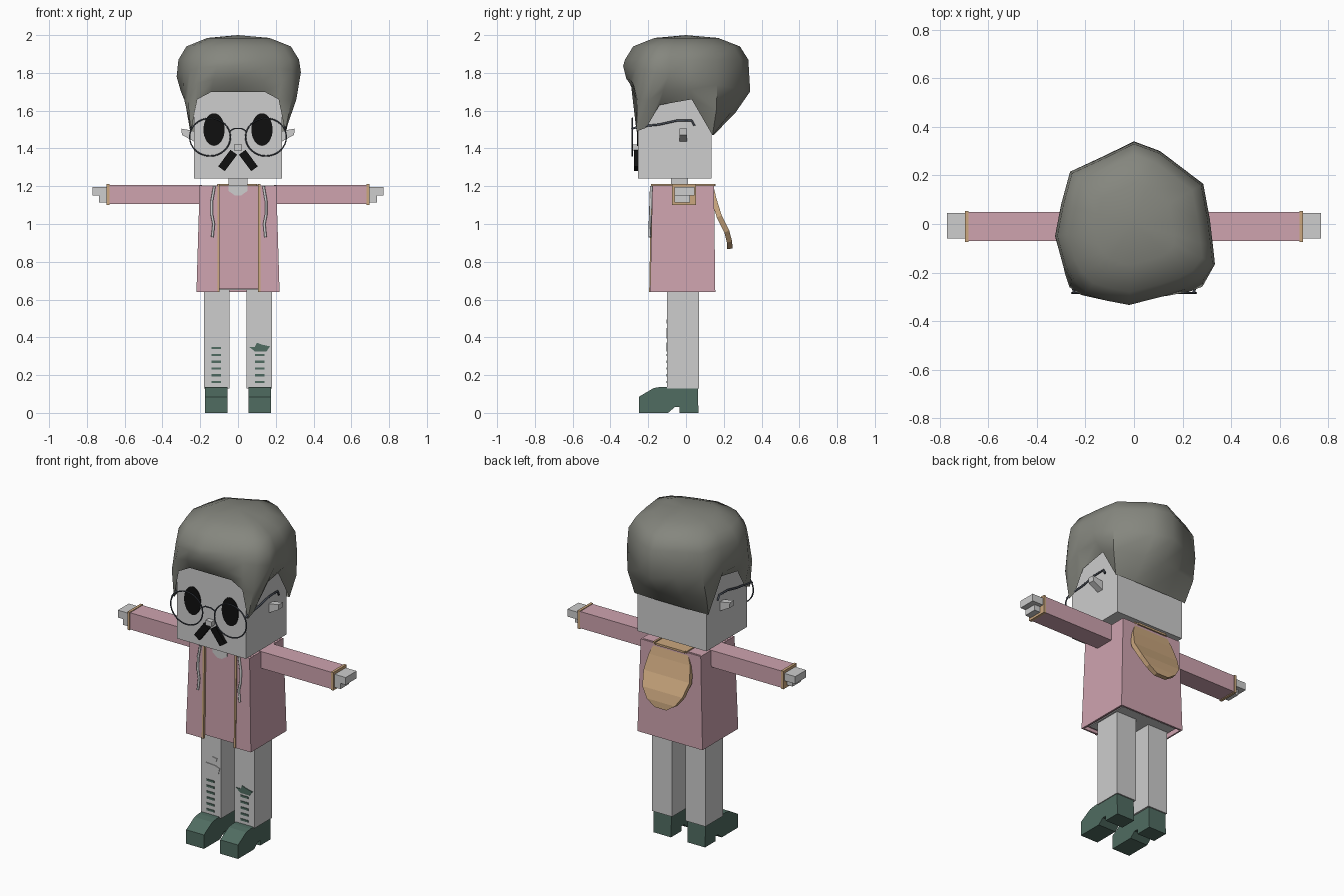
import bpy, bmesh, math
from mathutils import Vector

if "Cube" in bpy.data.objects:
    bpy.data.objects.remove(bpy.data.objects["Cube"], do_unlink=True)


def material(name, *rgb):
    m = bpy.data.materials.new(name)
    m.use_nodes = True
    m.diffuse_color = (*rgb, 1)
    m.node_tree.nodes["Principled BSDF"].inputs["Base Color"].default_value = (*rgb, 1)
    return m


GREY = material("light grey", .61, .61, .61)
PINK = material("dusty pink", .62, .37, .43)
TAN = material("tan", .60, .39, .21)
TEAL = material("dark teal", .08, .15, .12)
HAIR = material("ash hair", .235, .24, .21)
BLACK = material("black", .005, .005, .005)
STEEL = material("steel", .06, .07, .09)


def mesh(name, verts, faces, mat, fix=True):
    me = bpy.data.meshes.new(name)
    me.from_pydata([tuple(v) for v in verts], [], faces)
    if fix:
        bm = bmesh.new()
        bm.from_mesh(me)
        bmesh.ops.recalc_face_normals(bm, faces=bm.faces)
        bm.to_mesh(me)
        bm.free()
    me.materials.append(mat)
    ob = bpy.data.objects.new(name, me)
    bpy.context.scene.collection.objects.link(ob)
    return ob


def prism(name, pts, axis, lo, hi, mat):
    """Extrude a 2D outline along one axis."""
    n = len(pts)
    verts = []
    for d in (lo, hi):
        for p in pts:
            v = list(p)
            v.insert(axis, d)
            verts.append(v)
    faces = [list(range(n)), list(range(n, 2 * n))]
    faces += [(i, (i + 1) % n, n + (i + 1) % n, n + i) for i in range(n)]
    return mesh(name, verts, faces, mat)


def box(name, x, y, z, mat):
    return prism(name, [(x[0], y[0]), (x[1], y[0]), (x[1], y[1]), (x[0], y[1])], 2, *z, mat)


def tube(name, pts, radius, mat, cyclic=False):
    cu = bpy.data.curves.new(name, "CURVE")
    cu.dimensions = "3D"
    cu.bevel_depth = radius
    cu.bevel_resolution = 1
    sp = cu.splines.new("POLY")
    sp.points.add(len(pts) - 1)
    for p, c in zip(sp.points, pts):
        p.co = (*c, 1)
    sp.use_cyclic_u = cyclic
    cu.materials.append(mat)
    ob = bpy.data.objects.new(name, cu)
    bpy.context.scene.collection.objects.link(ob)


def oval(cx, cz, rx, rz, n=32):
    turns = [i * math.tau / n for i in range(n)]
    return [(cx + rx * math.cos(t), cz + rz * math.sin(t)) for t in turns]


def solidify(ob, thickness):
    mod = ob.modifiers.new("thickness", "SOLIDIFY")
    mod.thickness = thickness
    mod.offset = -1


# Head, neck and nose
box("head", (-.233, .233), (-.255, .135), (1.24, 1.8), GREY)
box("neck", (-.05, .05), (-.08, .01), (1.15, 1.25), GREY)
box("nose", (-.02, .02), (-.285, -.25), (1.39, 1.42), GREY)

# Shirt, hips and neckline
box("shirt", (-.195, .195), (-.172, .135), (.655, 1.205), PINK)
box("hips", (-.19, .19), (-.16, .13), (.65, .68), GREY)
prism("neckline", [(-.05, 1.206), (.05, 1.206), (.05, 1.175), (.015, 1.15), (-.015, 1.15), (-.05, 1.175)],
      1, -.176, -.17, GREY)

# Open coat: a C-shaped wall that flares towards the hem
coat = []
for z, w, front, back in ((.64, .22, -.19, .155), (1.205, .203, -.178, .148)):
    coat += [(-.1, front, z), (-w, front, z), (-w, back, z), (w, back, z), (w, front, z), (.11, front, z)]
solidify(mesh("coat", coat, [(i + 6, i, i + 1, i + 7)[::-1] for i in range(5)], PINK, False), .014)
trim = [(-.195, .64), (-.184, 1.212), (.15, 1.212), (.15, 1.2), (-.17, 1.2), (-.18, .64)]
for x, side in ((-.103, "right"), (.113, "left")):
    prism(side + "_coat_trim", trim, 0, x - .006, x + .006, TAN)
    s = math.copysign(1, x)
    tube(side + "_drawstring", [(x + s * .022, -.184, 1.2), (x + s * .036, -.187, 1.12), (x + s * .036, -.189, 1.05),
                                (x + s * .026, -.191, 1.0), (x + s * .033, -.193, .93)], .007, GREY)

# Hood hanging off the back, with a raised rim
rows = [(1.212, .155, .11), (1.14, .172, .14), (1.05, .20, .155), (.97, .24, .135), (.91, .256, .095), (.87, .258, .04)]
hood = mesh("hood", [(s * w, y, z) for z, y, w in rows for s in (-1, 1)],
            [(2 * i, 2 * i + 1, 2 * i + 3, 2 * i + 2) for i in range(len(rows) - 1)], TAN, False)
bm = bmesh.new()
bm.from_mesh(hood.data)
bmesh.ops.inset_region(bm, faces=bm.faces[:], thickness=.018, depth=-.012, use_even_offset=True)
bm.to_mesh(hood.data)
bm.free()
solidify(hood, .028)
box("hood_collar", (-.1, .1), (.08, .157), (1.2, 1.212), TAN)

# Mirrored parts
for s, side in ((-1, "right"), (1, "left")):
    # Arms
    box(side + "_sleeve", (s * .19, s * .69), (-.07, .05), (1.105, 1.207), PINK)
    box(side + "_cuff", (s * .68, s * .696), (-.074, .054), (1.101, 1.211), TAN)
    box(side + "_fingers", (s * .69, s * .77), (-.06, .045), (1.15, 1.195), GREY)
    box(side + "_palm", (s * .69, s * .735), (-.06, .02), (1.115, 1.155), GREY)

    # Legs and boots
    box(side + "_leg", (s * .045, s * .18), (-.1, .07), (.13, .66), GREY)
    boot = [(-.25, 0), (-.25, .085), (-.17, .132), (-.13, .138), (.062, .138), (.066, 0),
            (-.035, 0), (-.035, .03), (-.06, .03), (-.095, 0)]
    prism(side + "_boot", boot, 0, s * .055, s * .175, TEAL)
    for i in range(6 if s < 0 else 5):
        z = .163 + .036 * i
        box(side + "_leg_dash", (s * .115 - .026, s * .115 + .026), (-.104, -.099), (z - .006, z + .006), TEAL)

    # Face
    prism(side + "_eye", oval(s * .127, 1.5, .056, .086), 1, -.259, -.25, BLACK)
    prism(side + "_moustache", [(s * .04, 1.392), (s * .005, 1.367), (s * .07, 1.28), (s * .105, 1.305)],
          1, -.275, -.25, BLACK)
    prism(side + "_ear", [(s * .22, 1.49), (s * .30, 1.505), (s * .297, 1.472), (s * .22, 1.43)],
          1, -.035, .005, GREY)

    # Glasses
    tube(side + "_lens_rim", [(x, -.284, z) for x, z in oval(s * .148, 1.46, .108, .1)], .004, STEEL, True)
    tube(side + "_temple", [(s * .247, -.284, 1.505), (s * .25, -.25, 1.515), (s * .246, -.14, 1.527),
                            (s * .246, -.05, 1.547), (s * .246, .03, 1.548), (s * .246, .045, 1.52)], .006, STEEL)
tube("glasses_bridge", [(-.047, -.284, 1.49), (-.02, -.286, 1.505), (.02, -.286, 1.505), (.047, -.284, 1.49)],
     .004, STEEL)

# Knee patches
prism("left_knee_patch", [(.058, .35), (.09, .35), (.1, .372), (.125, .362), (.17, .352), (.15, .325), (.09, .325)],
      1, -.104, -.099, TEAL)
prism("right_knee_patch", [(-.172, .43), (-.15, .45), (-.08, .445), (-.052, .435), (-.06, .40), (-.1, .405),
                           (-.15, .395)], 1, -.104, -.099, GREY)
prism("right_small_patch", [(-.125, .475), (-.1, .495), (-.07, .49), (-.075, .472)], 1, -.104, -.099, GREY)

# Hair: columns run from the hairline out to the widest outline and up to the crown
hairline = [(0, -.265, 1.7), (.14, -.265, 1.7), (.215, -.265, 1.66), (.25, -.262, 1.49), (.25, -.21, 1.51),
            (.25, -.14, 1.63), (.25, .03, 1.66), (.25, .14, 1.47), (.12, .145, 1.47), (0, .145, 1.47)]
outline = [(-.02, -.333), (.13, -.295), (.22, -.265), (.285, -.23), (.333, -.165), (.325, -.09), (.312, .02),
           (.285, .165), (.107, .3), (0, .34),
           (-.123, .28), (-.263, .215), (-.3, .08), (-.325, -.05), (-.29, -.177), (-.255, -.235), (-.2, -.29),
           (-.11, -.316)]
hairline += [(-x, y, z) for x, y, z in hairline[-2:0:-1]]
n = len(outline)
rings = [[], [], [], [], [], []]
for base, (ox, oy) in zip(hairline, outline):
    wide = Vector((ox, oy, 1.77 - .2 * oy))
    rings[0].append(Vector(base))
    rings[1].append(Vector(base).lerp(wide, .5) + Vector((ox, oy, 0)) * .05)
    rings[2].append(wide)
    for ring, scale, z in ((3, .97, 1.87), (4, .84, 1.94), (5, .5, 1.985)):
        rings[ring].append(Vector((ox * scale, oy * scale, z)))
verts = sum(rings, []) + [Vector((0, 0, 2))]
faces = [(r * n + i, r * n + (i + 1) % n, (r + 1) * n + (i + 1) % n, (r + 1) * n + i)
         for r in range(len(rings) - 1) for i in range(n)]
faces += [(len(verts) - 1 - n + i, len(verts) - 1 - n + (i + 1) % n, len(verts) - 1) for i in range(n)]
hair = mesh("hair", verts, faces, HAIR)
hair.data.shade_smooth()
hair.data.set_sharp_from_angle(angle=math.radians(50))
